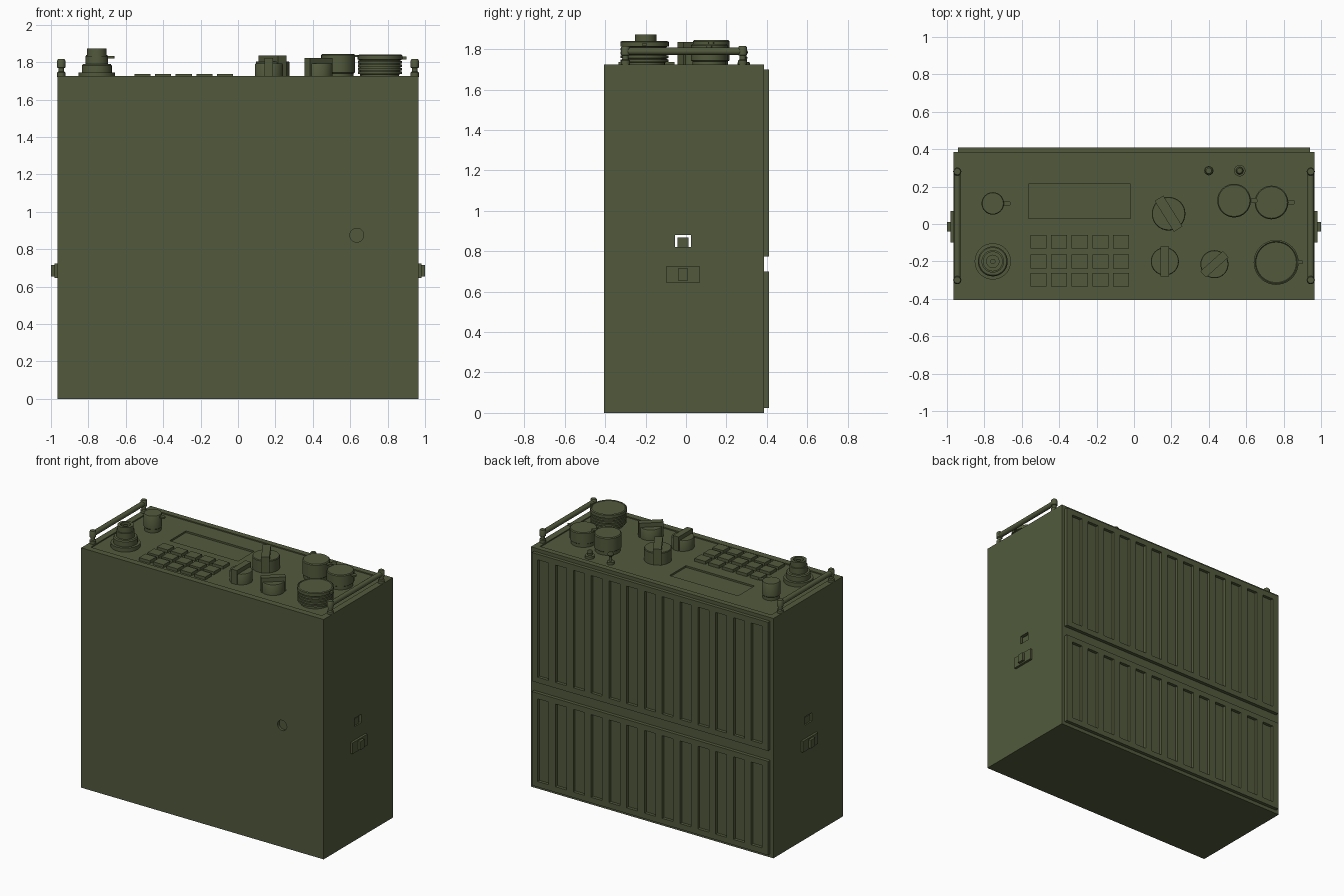
import bpy, bmesh, math
from mathutils import Matrix, Vector

if "Cube" in bpy.data.objects:
    bpy.data.objects.remove(bpy.data.objects["Cube"])

olive = bpy.data.materials.new("olive_drab")
olive.diffuse_color = (0.085, 0.102, 0.046, 1)
olive.use_nodes = True
olive.node_tree.nodes["Principled BSDF"].inputs["Base Color"].default_value = olive.diffuse_color
TOP = 1.72


def finish(name, bm, smooth=False):
    me = bpy.data.meshes.new(name)
    bmesh.ops.recalc_face_normals(bm, faces=bm.faces)
    bm.to_mesh(me)
    bm.free()
    me.materials.append(olive)
    ob = bpy.data.objects.new(name, me)
    bpy.context.collection.objects.link(ob)
    bpy.ops.object.select_all(action='DESELECT')
    ob.select_set(True)
    bpy.context.view_layer.objects.active = ob
    if smooth:
        bpy.ops.object.shade_smooth_by_angle(angle=math.radians(35))
    return ob


def add_box(bm, x0, x1, y0, y1, z0, z1, turn=None):
    m = Matrix.Translation(((x0 + x1) / 2, (y0 + y1) / 2, (z0 + z1) / 2))
    if turn:
        m = m @ Matrix.Rotation(turn, 4, 'Z')
    m = m @ Matrix.Diagonal((x1 - x0, y1 - y0, z1 - z0, 1))
    bmesh.ops.create_cube(bm, size=1, matrix=m)


def boxes(name, *dims):
    bm = bmesh.new()
    for d in dims:
        add_box(bm, *d)
    return finish(name, bm)


def add_lathe(bm, x, y, profile, n=32):
    # profile: (radius, height) pairs from bottom to top, closed with end caps
    rings = [[bm.verts.new((x + r * math.cos(2 * math.pi * i / n),
                            y + r * math.sin(2 * math.pi * i / n), z))
              for i in range(n)] for r, z in profile]
    for a, b in zip(rings, rings[1:]):
        for i in range(n):
            j = (i + 1) % n
            bm.faces.new((a[i], a[j], b[j], b[i]))
    bm.faces.new(rings[0][::-1])
    bm.faces.new(rings[-1])


def add_rod(bm, a, b, r, n=16):
    a, b = Vector(a), Vector(b)
    d = b - a
    m = Matrix.Translation((a + b) / 2) @ d.to_track_quat('Z', 'Y').to_matrix().to_4x4()
    bmesh.ops.create_cone(bm, cap_ends=True, segments=n, radius1=r, radius2=r,
                          depth=d.length, matrix=m)


def cut(ob, cutter):
    mod = ob.modifiers.new("cut", 'BOOLEAN')
    mod.operation, mod.solver, mod.object = 'DIFFERENCE', 'EXACT', cutter
    bpy.context.view_layer.objects.active = ob
    bpy.ops.object.modifier_apply(modifier=mod.name)
    bpy.data.objects.remove(cutter)


# Case with shallow top tray, front recess and side latch opening
case = boxes("case", (-.965, .965, -.405, .385, 0, TOP + .005))
cut(case, boxes("tray_cutter", (-.92, .92, -.36, .345, TOP - .003, 1.8)))
cut(case, boxes("display_cutter", (-.565, -.02, .03, .215, TOP - .015, 1.8)))
cut(case, boxes("side_cutter", (-1.1, 1.1, -.055, .025, .82, .88)))
bm = bmesh.new()
add_rod(bm, (.635, -.5, .875), (.635, -.385, .875), .037, 24)
cut(case, finish("port_cutter", bm))

# Side catches: block in the opening and a stepped plate below it
for s, side in ((-1, "left"), (1, "right")):
    def sx(a, b):
        return tuple(sorted((s * a, s * b)))
    boxes(side + "_catch_block", (*sx(.92, .955), -.043, .013, .82, .868))
    boxes(side + "_latch",
          (*sx(.96, .982), -.1, .07, .645, .725),
          (*sx(.98, 1.0), -.04, .01, .655, .715))

# Back cooling panels with rows of vertical slots
for name, z0, z1 in (("lower_back_panel", .025, .70), ("upper_back_panel", .775, 1.70)):
    panel = boxes(name, (-.94, .94, .38, .41, z0, z1))
    pitch = 1.84 / 13
    slots = [(-.92 + pitch * i + .027, -.92 + pitch * (i + 1) - .027,
              .388, .5, z0 + .04, z1 - .04) for i in range(13)]
    cut(panel, boxes("slot_cutter", *slots))

# Guard rails at both ends
for s, side in ((-1, "left"), (1, "right")):
    bm = bmesh.new()
    x = s * .945
    add_rod(bm, (x, -.31, 1.79), (x, .29, 1.79), .018)
    for y in (-.3, .28):
        add_lathe(bm, x, y, [(.022, TOP), (.022, 1.745), (.015, 1.75), (.015, 1.768),
                             (.022, 1.772), (.022, 1.808), (.017, 1.816)], 16)
    finish(side + "_guard_rail", bm, True)

# Keypad
keys = []
for c in range(5):
    for y in (-.095, -.2, -.298):
        x = -.51 + c * .11
        keys.append((x - .043, x + .043, y - .037, y + .037, TOP - .005, 1.738))
boxes("keypad", *keys)

# Selector knobs with a grip bar across the top
for name, x, y, r, top, ang in (("mode_knob", .185, .055, .09, 1.835, -58),
                                ("volume_knob", .165, -.2, .075, 1.822, 90),
                                ("channel_knob", .43, -.215, .075, 1.822, 42)):
    bm = bmesh.new()
    add_lathe(bm, x, y, [(r, TOP - .005), (r, top - .035), (r * .96, top - .03)])
    add_box(bm, x - r * 1.08, x + r * 1.08, y - r * .3, y + r * .3,
            TOP, top, math.radians(ang))
    finish(name, bm, True)

# Connector caps with a small tether lug
for name, x, y, r, top in (("audio_cap_left", .535, .125, .09, 1.845),
                           ("audio_cap_right", .735, .115, .09, 1.825),
                           ("small_cap", -.755, .11, .06, 1.838)):
    bm = bmesh.new()
    add_lathe(bm, x, y, [(r * .92, TOP - .005), (r * .92, 1.74), (r, 1.745),
                         (r, top - .006), (r * .94, top)])
    add_box(bm, x + r * .8, x + r + .025, y - .01, y + .01, top - .018, top - .006)
    add_rod(bm, (x + r + .022, y, top - .018), (x + r + .022, y, top - .006), .014, 12)
    finish(name, bm, True)

# Large threaded cap
bm = bmesh.new()
prof = [(.1, TOP - .005), (.1, 1.735)]
for i in range(4):
    z = 1.737 + i * .019
    prof += [(.118, z), (.118, z + .013), (.108, z + .014), (.108, z + .018)]
prof += [(.12, 1.814), (.12, 1.836), (.112, 1.841), (.108, 1.836)]
add_lathe(bm, .76, -.205, prof, 40)
add_box(bm, .87, .9, -.215, -.195, 1.815, 1.83)
finish("large_cap", bm, True)

# Stepped antenna socket
bm = bmesh.new()
add_lathe(bm, -.755, -.2, [(.097, TOP - .005), (.097, 1.745), (.08, 1.746), (.08, 1.782),
                           (.074, 1.79), (.06, 1.791), (.06, 1.832), (.053, 1.833),
                           (.053, 1.872), (.033, 1.872), (.033, 1.845), (.014, 1.845),
                           (.014, 1.865)], 40)
finish("antenna_socket", bm, True)

# Toggle switch and push button
bm = bmesh.new()
add_lathe(bm, .4, .285, [(.025, TOP - .005), (.025, 1.735), (.01, 1.737), (.01, 1.77),
                         (.02, 1.777), (.022, 1.787), (.015, 1.798)], 16)
finish("toggle_switch", bm, True)
bm = bmesh.new()
add_lathe(bm, .565, .285, [(.031, TOP - .005), (.031, 1.735), (.017, 1.737), (.017, 1.752),
                           (.02, 1.758), (.014, 1.768)], 16)
finish("push_button", bm, True)
